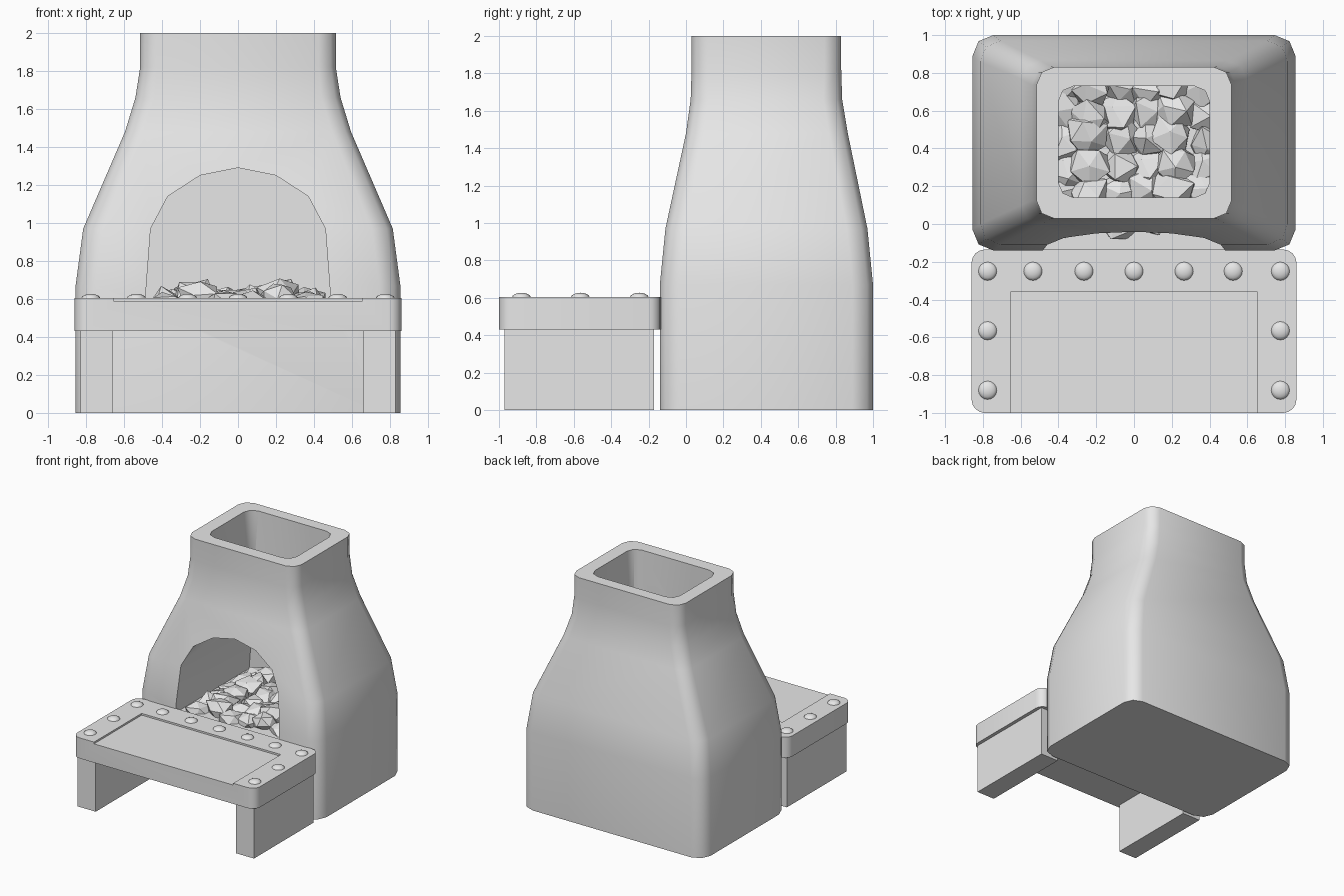
import bpy, bmesh, math, random
from mathutils import Vector, Matrix

random.seed(4)
cube = bpy.data.objects.get("Cube")
if cube:
    bpy.data.objects.remove(cube, do_unlink=True)

# One plain grey for everything
stone = bpy.data.materials.new("plain_grey")
stone.use_nodes = True
GREY = (0.8, 0.8, 0.8, 1)
stone.diffuse_color = GREY
stone.node_tree.nodes["Principled BSDF"].inputs["Base Color"].default_value = GREY


def finish(name, bm, smooth=None):
    """Turn a bmesh into a named object, optionally smooth below an angle."""
    bmesh.ops.recalc_face_normals(bm, faces=bm.faces)
    mesh = bpy.data.meshes.new(name)
    bm.to_mesh(mesh)
    bm.free()
    mesh.materials.append(stone)
    ob = bpy.data.objects.new(name, mesh)
    bpy.context.collection.objects.link(ob)
    if smooth:
        shade(ob, smooth)
    return ob


def activate(ob):
    bpy.ops.object.select_all(action='DESELECT')
    ob.select_set(True)
    bpy.context.view_layer.objects.active = ob


def shade(ob, degrees):
    activate(ob)
    bpy.ops.object.shade_smooth_by_angle(angle=math.radians(degrees))


def rounded_ring(hx, y0, y1, z, r, steps=2):
    """Points of a rounded rectangle at height z."""
    pts = []
    corners = [(hx - r, y1 - r), (-hx + r, y1 - r), (-hx + r, y0 + r), (hx - r, y0 + r)]
    for i, (cx, cy) in enumerate(corners):
        for s in range(steps + 1):
            a = math.pi / 2 * (i + s / steps)
            pts.append(Vector((cx + r * math.cos(a), cy + r * math.sin(a), z)))
    return pts


def loft(name, rings, smooth=None):
    """Skin a stack of rings and cap both ends."""
    bm = bmesh.new()
    loops = [[bm.verts.new(p) for p in ring] for ring in rings]
    n = len(loops[0])
    for low, high in zip(loops, loops[1:]):
        for i in range(n):
            j = (i + 1) % n
            bm.faces.new((low[i], low[j], high[j], high[i]))
    bm.faces.new(loops[0])
    bm.faces.new(loops[-1])
    return finish(name, bm, smooth)


def box(name, lo, hi):
    bm = bmesh.new()
    lo, hi = Vector(lo), Vector(hi)
    bmesh.ops.create_cube(bm, size=1, matrix=Matrix.Translation((lo + hi) / 2)
                          @ Matrix.Diagonal((*(hi - lo), 1)))
    return finish(name, bm)


def cut(ob, cutter):
    mod = ob.modifiers.new("cut", 'BOOLEAN')
    mod.operation = 'DIFFERENCE'
    mod.solver = 'EXACT'
    mod.object = cutter
    activate(ob)
    bpy.ops.object.modifier_apply(modifier=mod.name)
    bpy.data.objects.remove(cutter, do_unlink=True)


# Hearth body: half width, front, back, height, corner radius
sections = [
    (0.855, -0.14, 1.0, 0, 0.11), (0.855, -0.14, 1.0, 0.67, 0.11),
    (0.815, -0.11, 0.97, 0.97, 0.11), (0.595, 0.0, 0.865, 1.48, 0.1),
    (0.54, 0.025, 0.835, 1.66, 0.1), (0.515, 0.03, 0.83, 1.82, 0.09),
    (0.515, 0.03, 0.83, 2.0, 0.09),
]
body = loft("hearth_body", [rounded_ring(*s) for s in sections])

# Arched fire opening and chimney flue
half = [(0.49, 0.57), (0.46, 0.97), (0.37, 1.14), (0.2, 1.25)]
arch = half + [(0, 1.29)] + [(-x, z) for x, z in reversed(half)]
cut(body, loft("arch_cutter", [[Vector((x, y, z)) for x, z in arch] for y in (-0.4, 0.85)]))
cut(body, loft("flue_cutter", [rounded_ring(0.4, 0.14, 0.73, z, 0.08) for z in (0.9, 2.2)]))
shade(body, 50)

# Heap of faceted coals on the hearth floor
bm = bmesh.new()
for row in range(6):
    for col in range(6):
        x = -0.37 + col * 0.148 + random.uniform(-0.02, 0.02)
        y = 0.03 + row * 0.14 + random.uniform(-0.03, 0.03)
        crest = 0.03 * math.cos(14 * (abs(x) - 0.22))
        centre = Vector((x, min(y, 0.74), 0.585 + crest))
        spin = Matrix.Rotation(random.uniform(0, 6), 4, (0.3, 0.5, 1))
        rock = bmesh.ops.create_icosphere(bm, subdivisions=1, radius=0.11, matrix=spin)
        for v in rock["verts"]:
            v.co *= random.uniform(0.8, 1.25)
            v.co.z *= 0.75
            v.co += centre
            v.co.x = max(-0.46, min(0.46, v.co.x))
            v.co.y = max(-0.08, min(0.84, v.co.y))
            v.co.z = min(0.72, v.co.z)
finish("coals", bm)

# Work table top with a shallow panel open to the front
table = loft("table_top", [rounded_ring(0.86, -1, -0.135, z, 0.07, 4) for z in (0.43, 0.605)])
cut(table, box("panel_cutter", (-0.655, -1.2, 0.59), (0.655, -0.36, 0.8)))
shade(table, 30)

# Two slab legs
for side, name in ((1, "left_leg"), (-1, "right_leg")):
    a, b = sorted((side * 0.66, side * 0.83))
    box(name, (a, -0.97, 0), (b, -0.17, 0.43))

# Domed rivets along the back and sides of the table
spots = [(x, -0.25) for x in (-0.775, -0.535, -0.265, 0, 0.265, 0.525, 0.775)]
spots += [(x, y) for x in (-0.775, 0.775) for y in (-0.565, -0.88)]
bm = bmesh.new()
for x, y in spots:
    bmesh.ops.create_uvsphere(bm, u_segments=16, v_segments=8, radius=0.05,
                              matrix=Matrix.Translation((x, y, 0.602))
                              @ Matrix.Diagonal((1, 1, 0.5, 1)))
finish("rivets", bm, 40)
